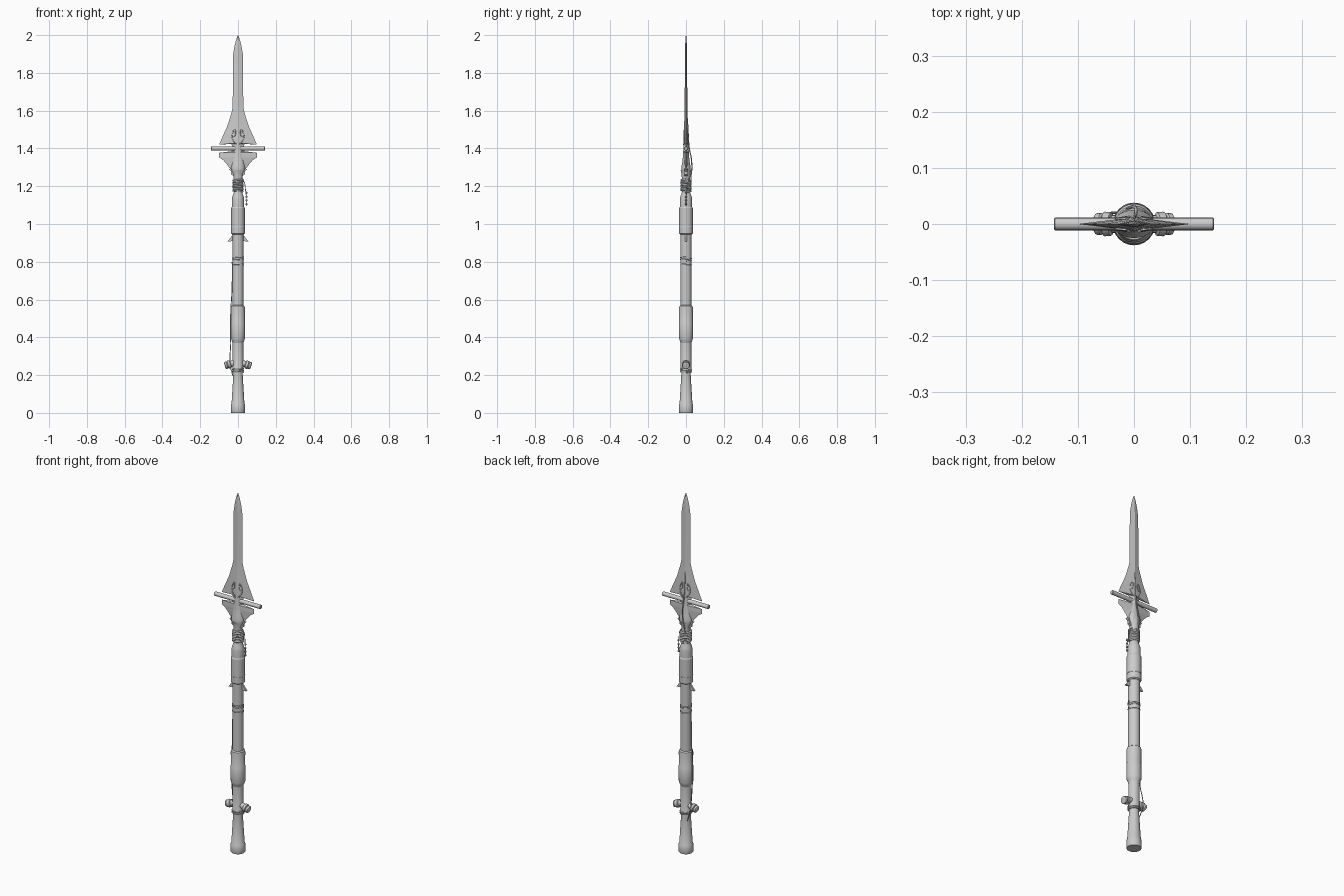
import bpy, bmesh, math
from mathutils import Vector

if "Cube" in bpy.data.objects:
    bpy.data.objects.remove(bpy.data.objects["Cube"])


def finish(name, bm, angle=30):
    bmesh.ops.recalc_face_normals(bm, faces=bm.faces)
    me = bpy.data.meshes.new(name)
    bm.to_mesh(me)
    bm.free()
    ob = bpy.data.objects.new(name, me)
    bpy.context.collection.objects.link(ob)
    bpy.ops.object.select_all(action='DESELECT')
    ob.select_set(True)
    bpy.context.view_layer.objects.active = ob
    bpy.ops.object.shade_smooth_by_angle(angle=math.radians(angle))
    return ob


def loft(name, rings, angle=30):
    """Skin equal-sized rings of points and cap both ends."""
    bm = bmesh.new()
    vs = [[bm.verts.new(p) for p in r] for r in rings]
    n = len(vs[0])
    for a, b in zip(vs, vs[1:]):
        for i in range(n):
            j = (i + 1) % n
            bm.faces.new((a[i], a[j], b[j], b[i]))
    bm.faces.new(vs[0])
    bm.faces.new(vs[-1])
    return finish(name, bm, angle)


def turned(name, profile, n=24):
    """Profile of (z, x radius, optional y radius)."""
    rings = []
    for p in profile:
        z, rx, ry = p[0], p[1], p[-1]
        rings.append([(rx * math.cos(2 * math.pi * i / n), ry * math.sin(2 * math.pi * i / n), z)
                      for i in range(n)])
    return loft(name, rings)


def rod(name, a, b, profile, n=16):
    """Turned piece along a-b; profile of (fraction, radius)."""
    a, b = Vector(a), Vector(b)
    ob = turned(name, [(t * (b - a).length, r) for t, r in profile], n)
    ob.location = a
    ob.rotation_euler = (b - a).to_track_quat('Z', 'Y').to_euler()
    return ob


def cord(name, pts, r, smooth=True):
    cu = bpy.data.curves.new(name, 'CURVE')
    cu.dimensions = '3D'
    cu.bevel_depth, cu.bevel_resolution, cu.resolution_u = r, 2, 6
    cu.use_fill_caps = True
    sp = cu.splines.new('NURBS' if smooth else 'POLY')
    sp.points.add(len(pts) - 1)
    for q, p in zip(sp.points, pts):
        q.co = (*p, 1)
    if smooth:
        sp.use_endpoint_u, sp.order_u = True, 3
    ob = bpy.data.objects.new(name, cu)
    bpy.context.collection.objects.link(ob)
    return ob


def helix(name, z0, z1, turns, rad, r):
    n = int(turns * 20)
    cord(name, [(rad * math.cos(i * math.pi / 10), rad * math.sin(i * math.pi / 10),
                 z0 + (z1 - z0) * i / n) for i in range(n + 1)], r, False)


def blade(name, rows):
    """Diamond section rows of (z centre, z edge, half width, half thickness)."""
    loft(name, [[(-w, 0, ze), (0, -t, zc), (w, 0, ze), (0, t, zc)] for zc, ze, w, t in rows], 5)


def plate(name, pts, t):
    """Flat x-z outline with thickness."""
    loft(name, [[(x, s * t, z) for x, z in pts] for s in (-1, 1)], 10)


# Shaft from butt to neck
turned("butt_cap", [(0, .036), (.004, .038), (.045, .037), (.05, .034), (.2, .025), (.225, .025)])
turned("lower_sleeve", [(.215, .028), (.22, .03), (.235, .03), (.24, .028), (.385, .028)])
turned("lower_grip", [(.37, .028), (.385, .034), (.395, .037), (.48, .037), (.482, .036),
                      (.555, .037), (.565, .035), (.57, .029)])
turned("main_shaft", [(.55, .029), (.96, .029)])
turned("upper_grip", [(.945, .03), (.95, .036), (1.085, .036), (1.09, .033), (1.13, .033),
                      (1.145, .03), (1.16, .024), (1.17, .022)])
turned("neck", [(1.16, .022), (1.235, .022), (1.265, .023), (1.285, .028)])
turned("head_socket", [(1.235, .022), (1.265, .026, .022), (1.285, .036, .025), (1.30, .037, .025),
                       (1.325, .032, .02), (1.36, .026, .016), (1.40, .02, .014), (1.44, .01, .011)])
# Bindings
helix("neck_wrap", 1.172, 1.235, 7, .025, .005)
helix("shaft_band_lower", .782, .788, 1, .029, .0025)
helix("shaft_band_upper", .805, .825, 2, .029, .0025)
helix("upper_grip_seam", .985, .985, 1, .036, .001)

# Long blade, lower barbs and winged base
blade("spear_blade", [(2.0, 2.0, .0008, .0008), (1.975, 1.975, .010, .003), (1.94, 1.94, .019, .005),
                      (1.89, 1.89, .027, .006), (1.62, 1.62, .028, .007), (1.59, 1.59, .034, .008),
                      (1.52, 1.52, .056, .010), (1.46, 1.46, .083, .012), (1.43, 1.42, .1, .012),
                      (1.425, 1.424, .035, .012), (1.40, 1.40, .028, .013)])
blade("winged_base", [(1.41, 1.41, .028, .013), (1.385, 1.385, .035, .013), (1.38, 1.377, .1, .013),
                      (1.36, 1.352, .1, .014), (1.34, 1.338, .078, .015), (1.32, 1.315, .058, .016),
                      (1.30, 1.295, .043, .016), (1.26, 1.265, .024, .012)])
# Crossbar
rod("crossbar", (-.143, 0, 1.4), (.143, 0, 1.4),
    [(0, .009), (.008, .0112), (.992, .0112), (1, .009)])

for s, side in ((-1, "left"), (1, "right")):
    # Small socket flare and shaft spikes
    plate("socket_flare_" + side, [(s * .02, 1.30), (s * .048, 1.29), (s * .036, 1.277),
                                   (s * .036, 1.262), (s * .018, 1.25)], .007)
    plate("shaft_spike_" + side, [(s * .027, .945), (s * .038, .93), (s * .055, .908),
                                  (s * .042, .907), (s * .027, .912)], .005)
    # Angled pegs near the butt
    rod("peg_" + side, (s * .012, 0, .267), (s * .07, 0, .248) if s > 0 else (-.07, 0, .25),
        [(0, .016), (.45, .016), (.5, .021), (.7, .022), (.74, .018), (.8, .02), (.95, .019), (1, .014)])
    # Scrolls on both blade faces
    for f, face in ((-1, "front"), (1, "back")):
        cord(f"scroll_{side}_{face}", [(s * .008, f * .013, 1.42), (s * .034, f * .009, 1.445),
                                       (s * .030, f * .009, 1.485), (s * .014, f * .010, 1.505),
                                       (s * .012, f * .012, 1.47), (s * .022, f * .010, 1.46)], .002)

# Ridge cord on the back of the head
cord("back_cord", [(0, .007, 1.56), (0, .012, 1.47), (.003, .016, 1.40), (.004, .029, 1.35),
                   (-.004, .032, 1.29), (-.01, .025, 1.25), (-.012, .026, 1.22)], .003)
# Beaded tassel hanging at the right
cord("tassel_cord", [(.02, .012, 1.24), (.036, .008, 1.225), (.04, .004, 1.17), (.047, 0, 1.14),
                     (.047, 0, 1.10)], .002)
for i, z in enumerate((1.165, 1.145, 1.125, 1.105)):
    rod(f"tassel_bead_{i}", (.045, 0, z - .006), (.045, 0, z + .006),
        [(0, .002), (.25, .005), (.75, .005), (1, .002)], 10)
# Loose cord along the left of the shaft
cord("left_cord", [(-.031, 0, .80), (-.03, -.006, .70), (-.034, 0, .60), (-.039, 0, .55),
                   (-.040, 0, .40), (-.038, 0, .36), (-.044, .016, .29), (-.04, .022, .23),
                   (-.02, .018, .18)], .0022)
helix("peg_binding", .215, .235, 2, .03, .003)
